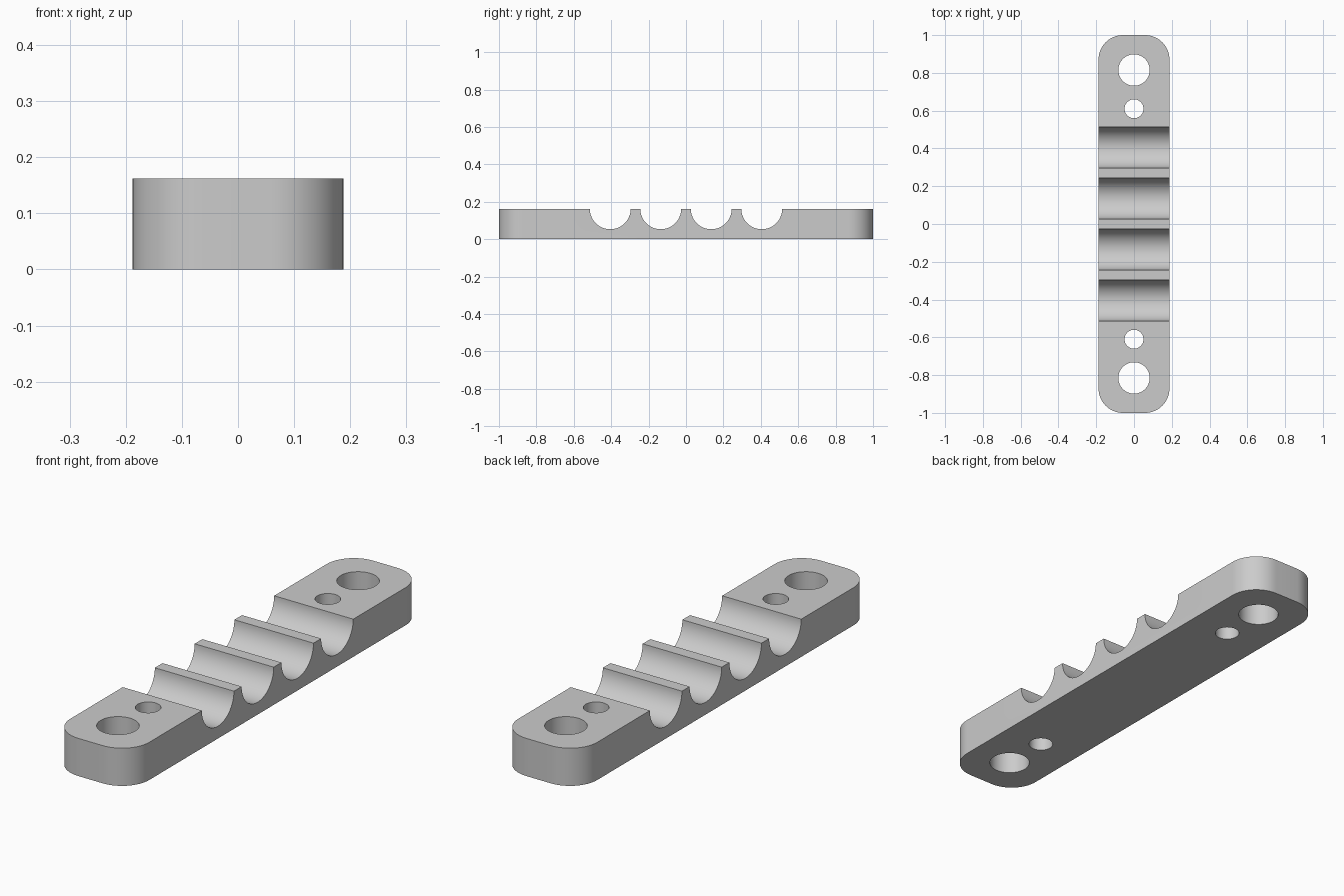
import bpy
import bmesh
import math
from mathutils import Matrix

HALF_WIDTH, HALF_LENGTH, HEIGHT = 0.188, 1.0, 0.162
CORNER = 0.13
GROOVE_RADIUS, GROOVE_PITCH = 0.109, 0.27

if "Cube" in bpy.data.objects:
    bpy.data.objects.remove(bpy.data.objects["Cube"])

grey = bpy.data.materials.new("light_grey")
grey.use_nodes = True
colour = (0.6, 0.6, 0.6, 1)
grey.diffuse_color = colour
grey.node_tree.nodes["Principled BSDF"].inputs["Base Color"].default_value = colour


def add_object(name, bm):
    mesh = bpy.data.meshes.new(name)
    bm.to_mesh(mesh)
    bm.free()
    mesh.materials.append(grey)
    obj = bpy.data.objects.new(name, mesh)
    bpy.context.collection.objects.link(obj)
    return obj


def add_cylinder(bm, radius, depth, matrix, segments=64):
    bmesh.ops.create_cone(bm, cap_ends=True, segments=segments, radius1=radius,
                          radius2=radius, depth=depth, matrix=matrix)


# Bar with rounded vertical corners
bm = bmesh.new()
bmesh.ops.create_cube(bm, size=2, matrix=Matrix.Translation((0, 0, HEIGHT / 2))
                      @ Matrix.Diagonal((HALF_WIDTH, HALF_LENGTH, HEIGHT / 2, 1)))
uprights = [e for e in bm.edges
            if abs(e.verts[0].co.z - e.verts[1].co.z) > HEIGHT / 2]
bmesh.ops.bevel(bm, geom=uprights, offset=CORNER, offset_type='OFFSET',
                segments=16, profile=0.5, affect='EDGES')
bar = add_object("clamp_bar", bm)

# Four half-round grooves across the top, and two holes at each end
bm = bmesh.new()
for i in range(4):
    y = (i - 1.5) * GROOVE_PITCH
    add_cylinder(bm, GROOVE_RADIUS, 1, Matrix.Translation((0, y, HEIGHT))
                 @ Matrix.Rotation(math.pi / 2, 4, 'Y'))
for side in (-1, 1):
    for y, radius in ((0.815, 0.083), (0.61, 0.05)):
        add_cylinder(bm, radius, 1, Matrix.Translation((0, side * y, 0)))
cutter = add_object("groove_and_hole_cutter", bm)
cutter.hide_render = True

# Cut the bar, then discard the cutter
cut = bar.modifiers.new("cut", 'BOOLEAN')
cut.operation = 'DIFFERENCE'
cut.solver = 'EXACT'
cut.object = cutter
bpy.ops.object.select_all(action='DESELECT')
bpy.context.view_layer.objects.active = bar
bar.select_set(True)
bpy.ops.object.modifier_apply(modifier=cut.name)
bpy.data.objects.remove(cutter)
bpy.ops.object.shade_smooth_by_angle(angle=math.radians(30))
